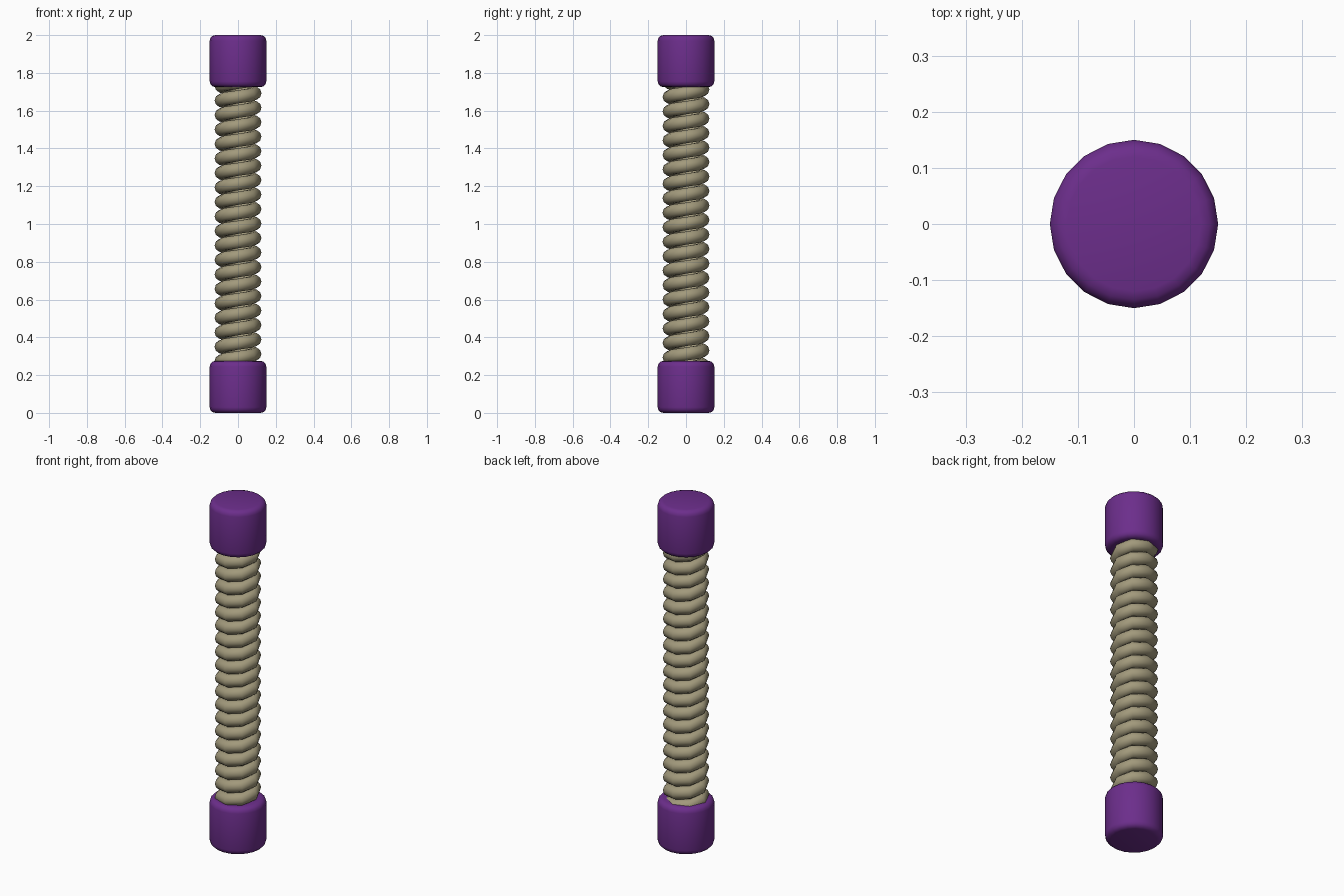
import bpy, math
from mathutils import Vector

if "Cube" in bpy.data.objects:
    bpy.data.objects.remove(bpy.data.objects["Cube"])


def material(name, color):
    m = bpy.data.materials.new(name)
    m.diffuse_color = (*color, 1)
    m.use_nodes = True
    m.node_tree.nodes["Principled BSDF"].inputs["Base Color"].default_value = m.diffuse_color
    return m


purple = material("purple grip", (0.15, 0.027, 0.26))
khaki = material("khaki spring", (0.36, 0.32, 0.20))


def cap(name, z):
    # rounded 20-sided end cap
    bpy.ops.mesh.primitive_cylinder_add(vertices=20, radius=0.15, depth=0.275, location=(0, 0, z))
    o = bpy.context.object
    o.name = name
    o.data.materials.append(purple)
    b = o.modifiers.new("Bevel", 'BEVEL')
    b.width, b.segments, b.limit_method, b.angle_limit = 0.03, 3, 'ANGLE', math.radians(40)
    bpy.ops.object.modifier_apply(modifier="Bevel")
    bpy.ops.object.shade_smooth_by_angle(angle=math.radians(40))


cap("bottom_cap", 0.1375)
cap("top_cap", 1.8625)

# coil spring: circular section swept along a coarse helix
PITCH, STEPS, SIDES, R, T = 0.0767, 8, 10, 0.088, 0.036
z0, turns = 0.235, 20
verts, faces = [], []
n = int(turns * STEPS)
for i in range(n + 1):
    a = 2 * math.pi * i / STEPS
    out = Vector((math.cos(a), math.sin(a), 0))
    tan = Vector((-R * math.sin(a), R * math.cos(a), PITCH / (2 * math.pi))).normalized()
    up = out.cross(tan)
    c = out * R + Vector((0, 0, z0 + PITCH * i / STEPS))
    for j in range(SIDES):
        t = 2 * math.pi * j / SIDES
        verts.append(c + out * T * math.cos(t) + up * T * math.sin(t))
for i in range(n):
    for j in range(SIDES):
        k = (j + 1) % SIDES
        faces.append((i * SIDES + j, (i + 1) * SIDES + j, (i + 1) * SIDES + k, i * SIDES + k))
faces.append(tuple(range(SIDES)))
faces.append(tuple(n * SIDES + j for j in reversed(range(SIDES))))
me = bpy.data.meshes.new("coil_spring")
me.from_pydata(verts, [], faces)
me.materials.append(khaki)
spring = bpy.data.objects.new("coil_spring", me)
bpy.context.collection.objects.link(spring)
bpy.context.view_layer.objects.active = spring
bpy.ops.object.select_all(action='DESELECT')
spring.select_set(True)
bpy.ops.object.shade_smooth_by_angle(angle=math.radians(50))
